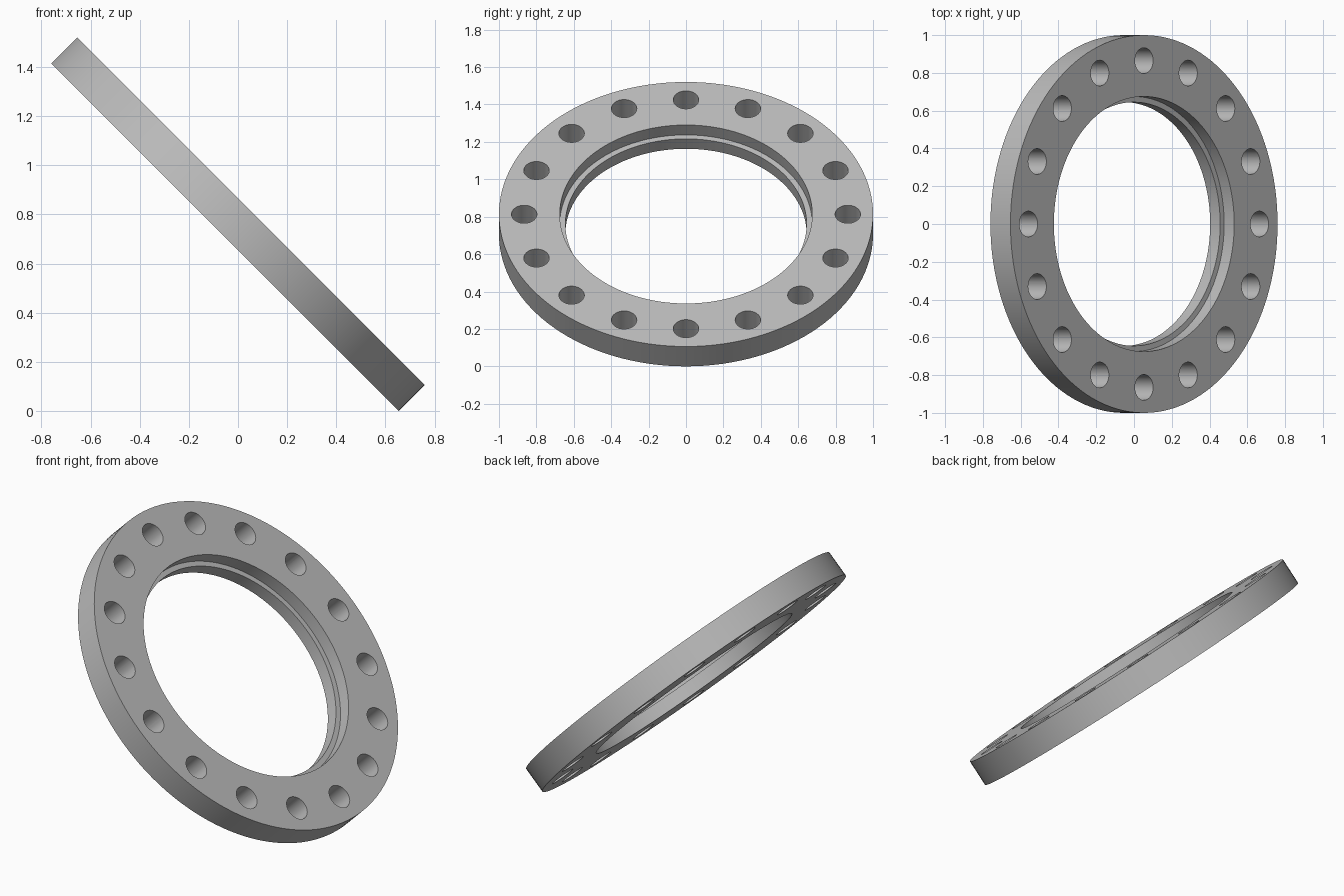
import bpy, bmesh, math
from mathutils import Matrix, Vector

cube = bpy.data.objects.get("Cube")
if cube:
    bpy.data.objects.remove(cube, do_unlink=True)

OUTER, BORE, RECESS = 1.0, 0.645, 0.675
HALF = 0.075              # half thickness
BOLT_CIRCLE, HOLE_R, HOLES = 0.865, 0.068, 16
SEGMENTS = 128

grey = bpy.data.materials.new("steel grey")
grey.use_nodes = True
colour = (0.5, 0.5, 0.5, 1)
grey.diffuse_color = colour
grey.node_tree.nodes["Principled BSDF"].inputs["Base Color"].default_value = colour


def add_object(name, bm):
    mesh = bpy.data.meshes.new(name)
    bmesh.ops.recalc_face_normals(bm, faces=bm.faces)
    bm.to_mesh(mesh)
    bm.free()
    obj = bpy.data.objects.new(name, mesh)
    bpy.context.collection.objects.link(obj)
    return obj


# Flange ring: stepped cross-section spun around its axis
profile = [(BORE, -HALF), (OUTER, -HALF), (OUTER, HALF),
           (RECESS, HALF), (RECESS, 0), (BORE, 0)]
bm = bmesh.new()
verts = [bm.verts.new((r, 0, z)) for r, z in profile]
edges = [bm.edges.new((a, b)) for a, b in zip(verts, verts[1:] + verts[:1])]
bmesh.ops.spin(bm, geom=verts + edges, cent=(0, 0, 0), axis=(0, 0, 1),
               angle=math.tau, steps=SEGMENTS, use_merge=True)
bmesh.ops.remove_doubles(bm, verts=bm.verts, dist=1e-5)
flange = add_object("flange_ring", bm)
flange.data.materials.append(grey)

# Bolt hole cutters around the bolt circle
bm = bmesh.new()
for i in range(HOLES):
    turn = Matrix.Rotation(math.tau * i / HOLES, 4, 'Z')
    bmesh.ops.create_cone(bm, cap_ends=True, segments=48, radius1=HOLE_R,
                          radius2=HOLE_R, depth=HALF * 4,
                          matrix=turn @ Matrix.Translation(Vector((BOLT_CIRCLE, 0, 0))))
cutter = add_object("bolt_hole_cutter", bm)
cutter.data.materials.append(grey)
cutter.hide_render = True

bpy.ops.object.select_all(action='DESELECT')
bpy.context.view_layer.objects.active = flange
flange.select_set(True)
cut = flange.modifiers.new("bolt_holes", 'BOOLEAN')
cut.object = cutter
cut.operation = 'DIFFERENCE'
cut.solver = 'EXACT'
bpy.ops.object.modifier_apply(modifier=cut.name)
bpy.data.objects.remove(cutter, do_unlink=True)

# Smooth round walls, crisp rims
bpy.ops.object.shade_smooth_by_angle(angle=math.radians(30))

# Lean the ring halfway over and rest its rim on the ground
flange.rotation_euler = (0, math.radians(45), 0)
flange.location.z = (OUTER + HALF) * math.sin(math.radians(45))
